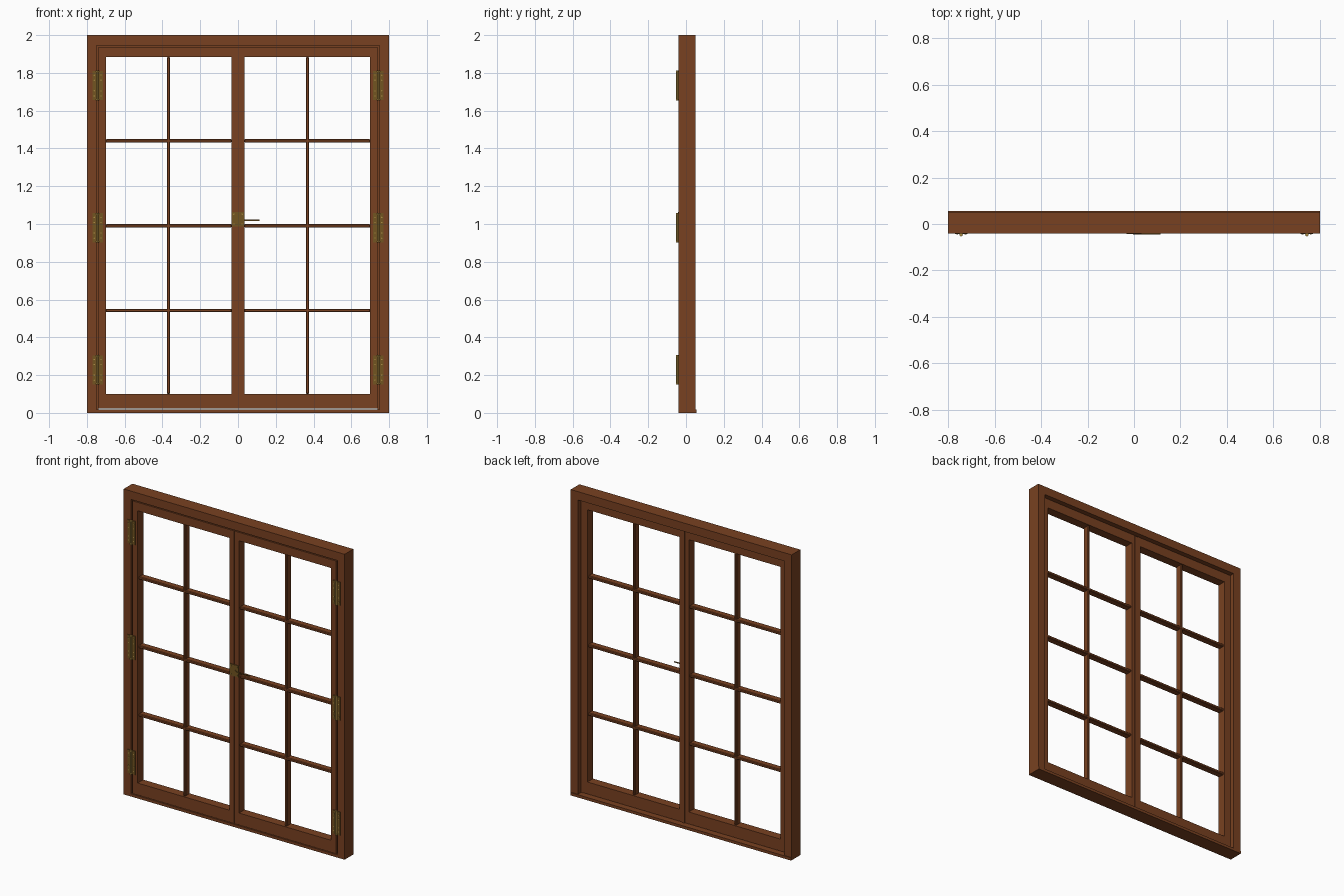
import bpy, math
from mathutils import Matrix

if "Cube" in bpy.data.objects:
    bpy.data.objects.remove(bpy.data.objects["Cube"])


def material(name, rgb):
    m = bpy.data.materials.new(name)
    m.diffuse_color = (*rgb, 1)
    m.use_nodes = True
    m.node_tree.nodes["Principled BSDF"].inputs["Base Color"].default_value = m.diffuse_color
    return m


WOOD = material("brown wood", (0.19, 0.053, 0.015))
BRASS = material("aged brass", (0.17, 0.09, 0.015))
BRIGHT = material("polished brass", (0.42, 0.27, 0.06))


def box(name, x, y, z, mat=WOOD, bevel=0.0):
    """Box from (min, max) ranges on each axis."""
    bpy.ops.mesh.primitive_cube_add(size=1)
    ob = bpy.context.object
    ob.name = name
    ob.data.transform(Matrix.Translation([(a + b) / 2 for a, b in (x, y, z)])
                      @ Matrix.Diagonal([b - a for a, b in (x, y, z)] + [1]))
    ob.data.materials.append(mat)
    if bevel:
        b = ob.modifiers.new("Bevel", 'BEVEL')
        b.width, b.segments = bevel, 1
    return ob


def rod(name, loc, r, depth, axis, mat, sides=12):
    rot = {'x': (0, math.pi / 2, 0), 'y': (math.pi / 2, 0, 0), 'z': (0, 0, 0)}[axis]
    bpy.ops.mesh.primitive_cylinder_add(vertices=sides, radius=r, depth=depth,
                                        location=loc, rotation=rot)
    ob = bpy.context.object
    ob.name = name
    ob.data.materials.append(mat)
    bpy.ops.object.shade_smooth_by_angle()
    return ob


def span(s, a, b):
    """Range mirrored to side s."""
    return tuple(sorted((s * a, s * b)))


FRONT, BACK = -0.04, 0.05
SASH = (-0.038, 0.02)

# Outer frame: head and sill between or below full-height jambs
box("frame_head", (-0.748, 0.748), (FRONT, BACK), (1.945, 2.0))
box("frame_sill", (-0.8, 0.8), (FRONT, 0.055), (0, 0.018))

for s, side in ((-1, "left"), (1, "right")):
    box(side + "_jamb", span(s, 0.748, 0.8), (FRONT, BACK), (0.018, 2.0))

    # Sash rails and stiles, with a recessed strip closing the gap to the frame
    box(side + "_outer_stile", span(s, 0.70, 0.738), SASH, (0.022, 1.938))
    box(side + "_meeting_stile", span(s, 0.001, 0.034), SASH, (0.022, 1.938))
    box(side + "_top_rail", span(s, 0.034, 0.70), SASH, (1.883, 1.938))
    box(side + "_bottom_rail", span(s, 0.034, 0.70), SASH, (0.022, 0.10))
    box(side + "_gap_strip", span(s, 0.738, 0.748), (-0.022, 0.018), (0.018, 1.945))
    box(side + "_top_gap_strip", span(s, 0, 0.738), (-0.022, 0.018), (1.938, 1.945))

    # Glazing bars
    box(side + "_upright_bar", span(s, 0.359, 0.376), (-0.03, 0.014), (0.10, 1.883),
        bevel=0.004)
    for i, z in enumerate((0.542, 0.99, 1.44)):
        box(f"{side}_cross_bar_{i}", span(s, 0.034, 0.70), (-0.03, 0.014),
            (z - 0.009, z + 0.009), bevel=0.004)

    # Hinges: two leaves, barrel with end caps, and screws
    for i, z in enumerate((0.228, 0.98, 1.733)):
        tag = f"{side}_hinge_{i}"
        box(tag + "_frame_leaf", span(s, 0.746, 0.77), (-0.044, -0.038),
            (z - 0.077, z + 0.077), BRASS)
        box(tag + "_sash_leaf", span(s, 0.716, 0.742), (-0.044, -0.037),
            (z - 0.077, z + 0.077), BRASS)
        rod(tag + "_barrel", (s * 0.744, -0.046, z), 0.006, 0.15, 'z', BRIGHT)
        for e in (-1, 1):
            rod(tag + "_barrel_cap", (s * 0.744, -0.046, z + e * 0.075),
                0.0072, 0.008, 'z', BRIGHT)
            for x in (0.725, 0.761):
                for h in (0.028, 0.055):
                    rod(tag + "_screw", (s * x, -0.0445, z + e * h),
                        0.0035, 0.003, 'y', BRIGHT, 8)

# Cover strip over the joint between the sashes
box("meeting_strip", (-0.006, 0.012), (0.018, 0.026), (0.022, 1.938))

# Latch: plate, boss, thin lever and screws
box("latch_plate", (-0.033, 0.033), (-0.042, -0.037), (0.988, 1.064), BRASS)
rod("latch_boss", (0.008, -0.043, 1.02), 0.012, 0.006, 'y', BRASS)
box("latch_lever", (0.008, 0.115), (-0.046, -0.041), (1.017, 1.023), BRASS)
for x in (-0.022, 0.022):
    for z in (1.0, 1.052):
        rod("latch_screw", (x, -0.0425, z), 0.0035, 0.003, 'y', BRIGHT, 8)
